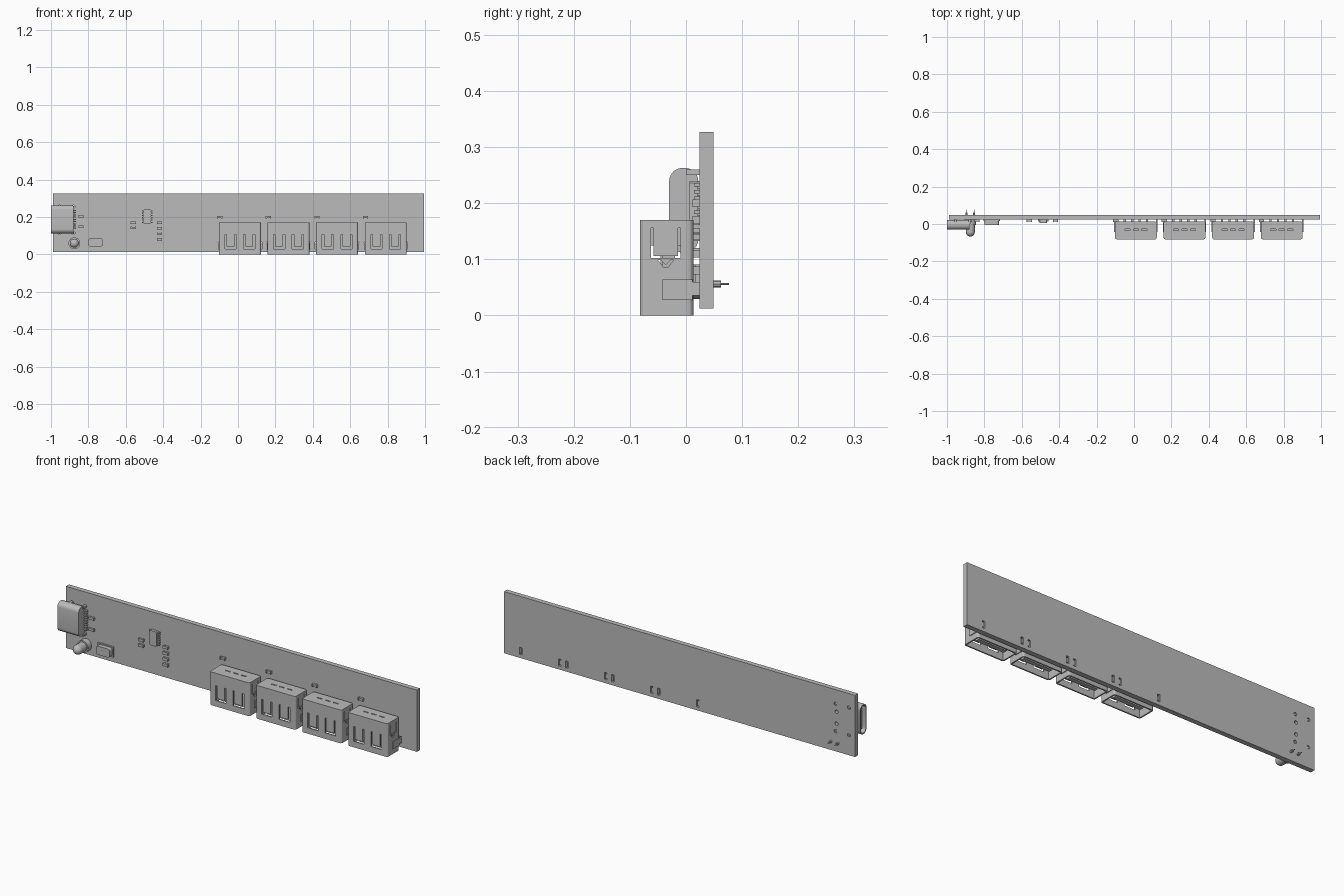
import bpy, bmesh, math
from mathutils import Matrix, Vector

cube = bpy.data.objects.get("Cube")
if cube:
    bpy.data.objects.remove(cube)

grey = bpy.data.materials.new("neutral grey")
grey.use_nodes = True
COLOUR = (0.5, 0.5, 0.5, 1)
grey.diffuse_color = COLOUR
grey.node_tree.nodes["Principled BSDF"].inputs["Base Color"].default_value = COLOUR


def finish(name, bm):
    bmesh.ops.recalc_face_normals(bm, faces=bm.faces)
    mesh = bpy.data.meshes.new(name)
    bm.to_mesh(mesh)
    bm.free()
    mesh.materials.append(grey)
    ob = bpy.data.objects.new(name, mesh)
    bpy.context.collection.objects.link(ob)
    return ob


def add_box(bm, x, y, z):
    """Each argument is a (low, high) pair."""
    size = [b - a for a, b in (x, y, z)]
    mid = [(a + b) / 2 for a, b in (x, y, z)]
    m = Matrix.Translation(mid) @ Matrix.Diagonal((*size, 1))
    return bmesh.ops.create_cube(bm, size=1, matrix=m)["verts"]


def boxes(name, items):
    bm = bmesh.new()
    for item in items:
        add_box(bm, *item)
    return finish(name, bm)


def rounded_box(name, x, y, z, axis, radius, segments=3):
    """Box with the edges along one axis rounded."""
    bm = bmesh.new()
    add_box(bm, x, y, z)
    edges = [e for e in bm.edges
             if abs((e.verts[0].co - e.verts[1].co).normalized()[axis]) > 0.9]
    bmesh.ops.bevel(bm, geom=edges, offset=radius, segments=segments,
                    profile=0.5, affect='EDGES')
    return finish(name, bm)


def prisms(name, profiles, axis, low, high):
    """Extrude (u, z) outlines along x (axis 0) or y (axis 1)."""
    bm = bmesh.new()
    for pts in profiles:
        co = [(low, u, z) if axis == 0 else (u, low, z) for u, z in pts]
        face = bm.faces.new([bm.verts.new(c) for c in co])
        out = bmesh.ops.extrude_face_region(bm, geom=[face])["geom"]
        step = Vector((0, 0, 0))
        step[axis] = high - low
        bmesh.ops.translate(bm, vec=step,
                            verts=[v for v in out if isinstance(v, bmesh.types.BMVert)])
    return finish(name, bm)


def cylinders(name, items, sides=12):
    """Rods along y: (x, z, radius, y_low, y_high)."""
    bm = bmesh.new()
    for x, z, r, a, b in items:
        m = Matrix.Translation((x, (a + b) / 2, z)) @ Matrix.Rotation(math.pi / 2, 4, 'X')
        bmesh.ops.create_cone(bm, cap_ends=True, segments=sides, radius1=r,
                              radius2=r, depth=b - a, matrix=m)
    return finish(name, bm)


def cut(ob, cutter):
    """Subtract the cutter, bake the result and discard the cutter."""
    mod = ob.modifiers.new("cut", 'BOOLEAN')
    mod.operation, mod.solver, mod.object = 'DIFFERENCE', 'EXACT', cutter
    deps = bpy.context.evaluated_depsgraph_get()
    mesh = bpy.data.meshes.new_from_object(ob.evaluated_get(deps))
    ob.modifiers.clear()
    ob.data = mesh
    bpy.data.objects.remove(cutter)


def smooth(ob):
    bpy.ops.object.select_all(action='DESELECT')
    ob.select_set(True)
    bpy.context.view_layer.objects.active = ob
    bpy.ops.object.shade_smooth_by_angle(angle=math.radians(35))


def u_outline(c, low, high, half, slit, foot):
    i = half - slit
    return [(c - half, high), (c - half, low), (c + half, low), (c + half, high),
            (c + i, high), (c + i, low + foot), (c - i, low + foot), (c - i, high)]


FRONT, BACK = 0.024, 0.049
PORTS = [0.01, 0.27, 0.53, 0.79]

# Circuit board with tab slots and pin holes
board = boxes("circuit_board", [((-0.99, 0.995), (FRONT, BACK), (0.012, 0.327))])
through = (FRONT - 0.02, BACK + 0.02)
cut(board, boxes("slot_cutter", [((c + s * 0.11 - 0.007, c + s * 0.11 + 0.007), through,
                                  (0.03, 0.066)) for c in PORTS for s in (-1, 1)]))
holes = [(x, z) for x in (-0.955, -0.88) for z in (0.115, 0.255)]
holes += [(-0.885, 0.215), (-0.885, 0.155)]
cut(board, cylinders("hole_cutter", [(x, z, 0.009, *through) for x, z in holes]))

# One four-sided metal port, opening downwards, reused for the row
shell = rounded_box("port_shell", (-0.112, 0.112), (-0.082, 0.013), (0, 0.17), 2, 0.01)
cut(shell, boxes("cavity_cutter", [((-0.105, 0.105), (-0.075, 0.006), (-0.02, 0.163))]))
cut(shell, prisms("front_spring_cutter",
                  [u_outline(x, 0.03, 0.107, 0.03, 0.009, 0.012) for x in (-0.05, 0.05)],
                  1, -0.1, 0.03))
side = [u_outline(-0.036, 0.102, 0.156, 0.026, 0.004, 0.004),
        [(-0.05, 0.099), (-0.04, 0.086), (-0.032, 0.086), (-0.022, 0.099),
         (-0.027, 0.099), (-0.036, 0.09), (-0.045, 0.099)]]
cut(shell, prisms("side_spring_cutter", side, 0, -0.15, 0.15))
cut(shell, boxes("top_slit_cutter", [((x - 0.014, x + 0.014), (-0.034, -0.028), (0.155, 0.2))
                                     for x in (-0.045, 0, 0.045)]))
tongue = boxes("port_tongue", [((-0.104, 0.104), (-0.074, 0.005), (0.125, 0.16)),
                               ((-0.08, 0.08), (-0.042, -0.02), (0.015, 0.125))])
contacts = boxes("port_contacts", [((x - 0.008, x + 0.008), (-0.045, -0.042), (0.02, 0.12))
                                   for x in (-0.06, -0.02, 0.02, 0.06)]
                 + [((x - 0.006, x + 0.006), (0.004, FRONT + 0.002), (0.135, 0.145))
                    for x in (-0.06, -0.02, 0.02, 0.06)])
tabs = boxes("port_mounting_tabs", [((s * 0.112 - 0.004, s * 0.112 + 0.004), y, z)
                                    for s in (-1, 1)
                                    for y, z in (((-0.042, 0.012), (0.028, 0.064)),
                                                 ((0.012, BACK - 0.002), (0.036, 0.06)))])
for n, c in enumerate(PORTS):
    for part in (shell, tongue, contacts, tabs):
        ob = part
        if n:
            ob = part.copy()
            bpy.context.collection.objects.link(ob)
            ob.name = f"{part.name}_{n + 1}"
        ob.location.x = c

# Small oval socket opening towards the end of the board
socket = rounded_box("oval_socket_shell", (-1, -0.88), (-0.03, 0.022), (0.112, 0.263), 0, 0.024, 6)
cut(socket, rounded_box("oval_cavity_cutter", (-1.05, -0.9), (-0.024, 0.016),
                        (0.118, 0.257), 0, 0.019, 6))
smooth(socket)
boxes("oval_socket_tongue", [((-0.99, -0.895), (-0.008, 0.001), (0.135, 0.24))])
boxes("oval_socket_feet", [((x - 0.006, x + 0.006), (0.0, BACK - 0.002), (z - 0.005, z + 0.005))
                           for x, z in holes[:4]])
boxes("oval_socket_pins", [((-0.885, -0.865), (0.012, FRONT), (z - 0.003, z + 0.003))
                           for z in [0.14 + 0.012 * i for i in range(9)]])

# Indicator lamp: flange, body, dome and two wire legs
LX, LZ = -0.875, 0.06
smooth(cylinders("lamp_body", [(LX, LZ, 0.031, -0.005, FRONT), (LX, LZ, 0.024, -0.043, -0.005)], 24))
bm = bmesh.new()
bmesh.ops.create_uvsphere(bm, u_segments=24, v_segments=12, radius=0.024,
                          matrix=Matrix.Translation((LX, -0.043, LZ)))
smooth(finish("lamp_dome", bm))
cylinders("lamp_legs", [(LX + s * 0.02, 0.056, 0.006, FRONT, 0.062) for s in (-1, 1)], 8)
cylinders("lamp_leg_tips", [(LX + s * 0.02, 0.056, 0.002, 0.06, 0.077) for s in (-1, 1)], 6)

# Crystal can on its base
smooth(rounded_box("crystal_can", (-0.8, -0.722), (-0.006, 0.018), (0.043, 0.087), 1, 0.012, 4))
boxes("crystal_base", [((-0.805, -0.717), (0.016, FRONT), (0.039, 0.091))])

# Controller chip with legs on both sides
rounded_box("controller_chip", (-0.506, -0.464), (0.006, 0.021), (0.165, 0.24), 1, 0.004, 1)
boxes("controller_legs", [((-0.514, -0.456), (0.014, FRONT), (z - 0.003, z + 0.003))
                          for z in [0.172 + 0.0122 * i for i in range(6)]])

# Tiny surface components
spots = [(-0.56, 0.17), (-0.56, 0.142), (-0.84, 0.148), (-0.84, 0.205)]
spots += [(-0.42, 0.08 + 0.03 * i) for i in range(4)]
spots += [(c - 0.108, 0.2) for c in PORTS]
boxes("surface_components", [((x - 0.008, x + 0.008), (0.013, FRONT), (z - 0.006, z + 0.006))
                             for x, z in spots])
boxes("component_end_caps", [((x + s * 0.011 - 0.003, x + s * 0.011 + 0.003), (0.012, FRONT),
                              (z - 0.007, z + 0.007)) for x, z in spots for s in (-1, 1)])
